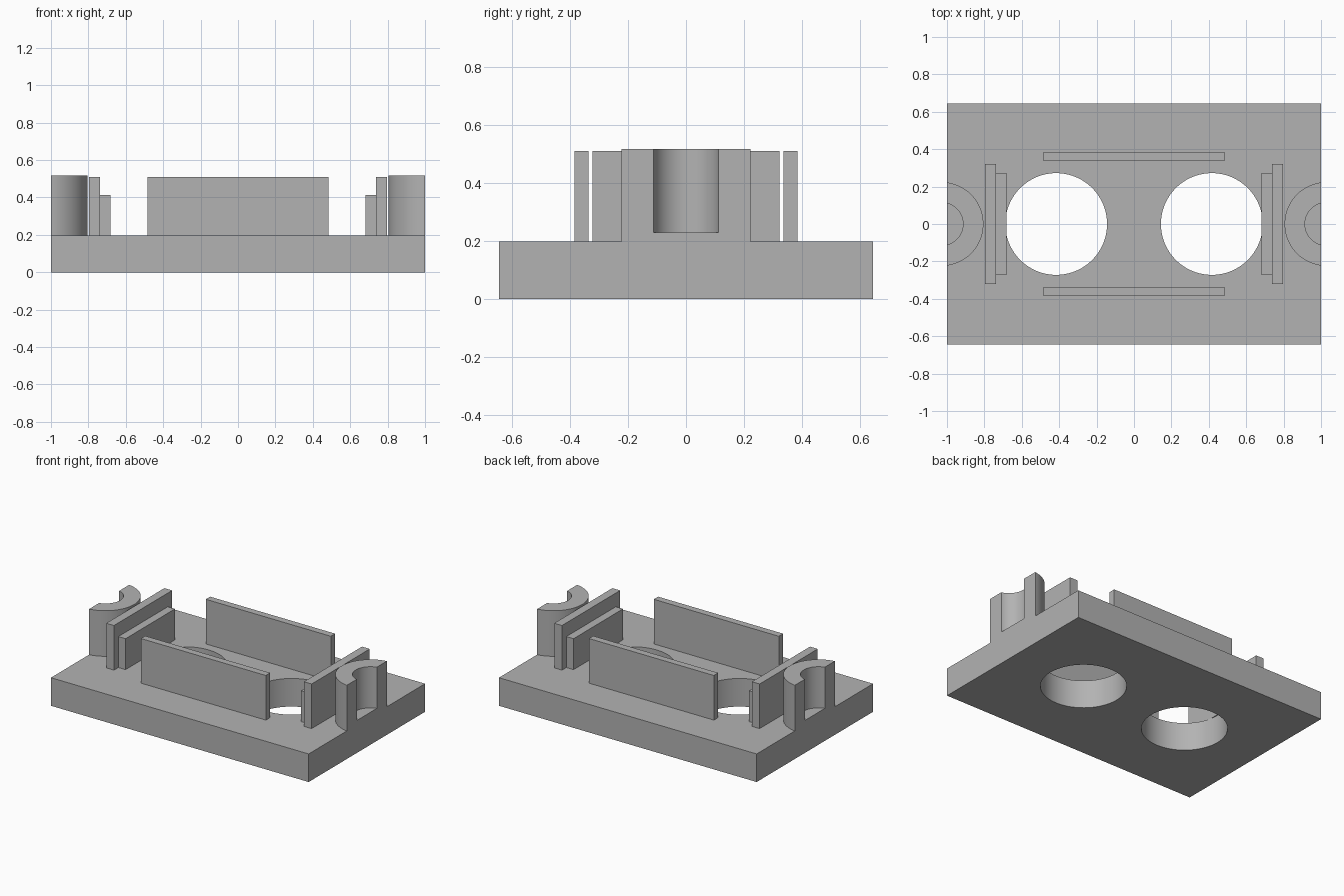
import bpy, bmesh
from math import pi, cos, sin, acos

if "Cube" in bpy.data.objects:
    bpy.data.objects.remove(bpy.data.objects["Cube"], do_unlink=True)

grey = bpy.data.materials.new("plain grey")
grey.use_nodes = True
grey.diffuse_color = (0.45, 0.45, 0.45, 1)
grey.node_tree.nodes["Principled BSDF"].inputs["Base Color"].default_value = (0.45, 0.45, 0.45, 1)

DECK = 0.197      # top of the base plate
WALL_TOP = 0.51


def prism(name, outline, z0, z1):
    """Extrude a counter-clockwise outline from z0 to z1."""
    bm = bmesh.new()
    face = bm.faces.new([bm.verts.new((x, y, z0)) for x, y in outline])
    top = bmesh.ops.extrude_face_region(bm, geom=[face])["geom"]
    bmesh.ops.translate(bm, vec=(0, 0, z1 - z0),
                        verts=[g for g in top if isinstance(g, bmesh.types.BMVert)])
    bmesh.ops.recalc_face_normals(bm, faces=bm.faces)
    mesh = bpy.data.meshes.new(name)
    bm.to_mesh(mesh)
    bm.free()
    mesh.materials.append(grey)
    obj = bpy.data.objects.new(name, mesh)
    bpy.context.collection.objects.link(obj)
    return obj


def rect(x0, x1, y0, y1):
    return [(x0, y0), (x1, y0), (x1, y1), (x0, y1)]


def arc(cx, r, start, end, steps):
    return [(cx + r * cos(start + (end - start) * i / steps),
             r * sin(start + (end - start) * i / steps)) for i in range(steps + 1)]


def circle(cx, r, steps=96):
    return arc(cx, r, 0, 2 * pi, steps)[:-1]


def select_only(obj):
    bpy.ops.object.select_all(action="DESELECT")
    obj.select_set(True)
    bpy.context.view_layer.objects.active = obj


def cut(obj, cutter):
    """Subtract the cutter, then remove it."""
    mod = obj.modifiers.new("cut", "BOOLEAN")
    mod.operation, mod.solver, mod.object = "DIFFERENCE", "EXACT", cutter
    select_only(obj)
    bpy.ops.object.modifier_apply(modifier=mod.name)
    bpy.data.objects.remove(cutter, do_unlink=True)


def smooth(obj):
    select_only(obj)
    bpy.ops.object.shade_smooth_by_angle(angle=pi / 6)


# Base plate with two round openings
plate = prism("base_plate", rect(-1, 1, -0.645, 0.645), 0, DECK)
for side in (-1, 1):
    cut(plate, prism("opening_cutter", circle(side * 0.416, 0.272), -0.1, 0.3))
smooth(plate)

# Long walls, front and back
for label, y in (("front", -0.36), ("back", 0.36)):
    prism(label + "_wall", rect(-0.485, 0.485, y - 0.024, y + 0.024), DECK, WALL_TOP)

for label, side in (("left", 1), ("right", -1)):
    # End wall and the lower ledge against its inner face
    for part, a, b, half, top in (("_end_wall", 0.737, 0.797, 0.322, WALL_TOP),
                                  ("_ledge", 0.681, 0.737, 0.274, 0.414)):
        x0, x1 = sorted((side * a, side * b))
        prism(label + part, rect(x0, x1, -half, half), DECK, top)

    # Round cradle sliced flush with the plate's end, with a blind bore
    centre, radius = 1.029, 0.224
    spread = acos((1 - centre) / radius)
    outline = [(side * x, y) for x, y in arc(centre, radius, spread, 2 * pi - spread, 48)]
    cradle = prism(label + "_cradle", outline, DECK, 0.517)
    cut(cradle, prism("bore_cutter", circle(side * centre, 0.115), 0.228, 0.6))
    smooth(cradle)
